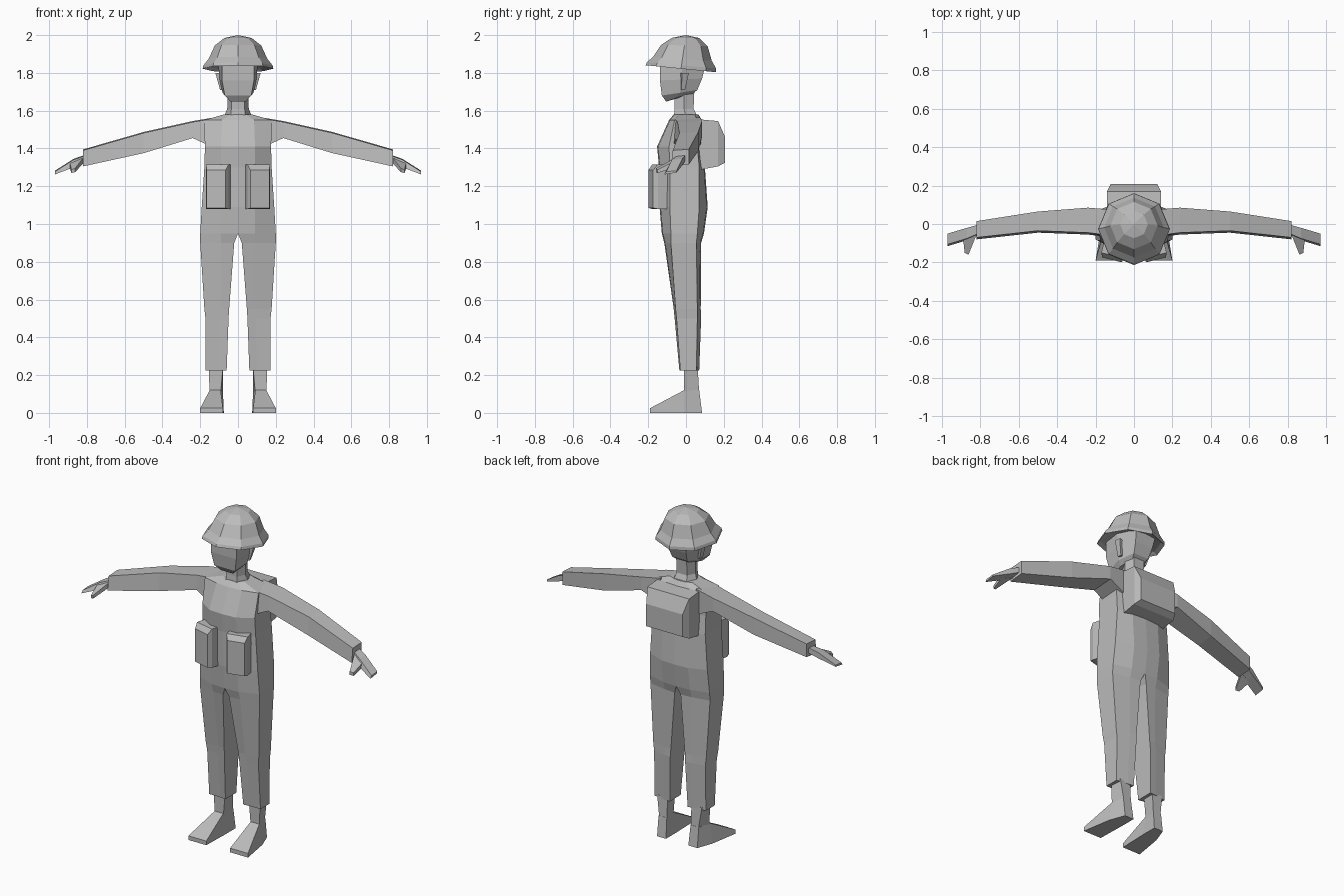
import bpy, bmesh, math
from mathutils import Vector, Matrix

grey = bpy.data.materials.new("plain grey")
grey.diffuse_color = (0.50, 0.50, 0.50, 1)


def loft(name, rings, mirror=False, skip=(), caps=(True, True)):
    """Join rings of points; skip holds (segment, side) faces left out."""
    bm = bmesh.new()
    loops = [[bm.verts.new(p) for p in r] for r in rings]
    n = len(loops[0])
    for s in range(len(loops) - 1):
        a, b = loops[s], loops[s + 1]
        for i in range(n):
            j = (i + 1) % n
            if (s, i) not in skip:
                bm.faces.new((a[i], a[j], b[j], b[i]))
    if caps[0]:
        bm.faces.new(loops[0])
    if caps[1]:
        bm.faces.new(loops[-1])
    if mirror:
        bmesh.ops.mirror(bm, geom=bm.verts[:] + bm.edges[:] + bm.faces[:],
                         axis='X', merge_dist=0.0005)
    bmesh.ops.remove_doubles(bm, verts=bm.verts[:], dist=0.0005)
    bmesh.ops.recalc_face_normals(bm, faces=bm.faces[:])
    me = bpy.data.meshes.new(name)
    bm.to_mesh(me)
    bm.free()
    me.materials.append(grey)
    ob = bpy.data.objects.new(name, me)
    bpy.context.collection.objects.link(ob)
    return ob


# Suit: half rings (inner x, front x, outer x, front y, side front y, side back y, back y)
def suit_ring(z, xi, xm, xo, yf, ysf, ysb, yb):
    return [(xi, yf, z), (xm, yf + 0.005, z), (xo, ysf, z),
            (xo, ysb, z), (xm, yb - 0.005, z), (xi, yb, z)]


suit = [suit_ring(*r) for r in (
    (0.225, 0.06, 0.10, 0.172, -0.035, -0.03, 0.055, 0.07),
    (0.50, 0.05, 0.095, 0.172, -0.06, -0.05, 0.06, 0.08),
    (0.55, 0.047, 0.09, 0.178, -0.065, -0.055, 0.06, 0.078),
    (0.90, 0.02, 0.09, 0.20, -0.115, -0.08, 0.055, 0.08),
    (0.95, 0.0, 0.09, 0.20, -0.128, -0.08, 0.06, 0.095),
    (1.09, 0.0, 0.09, 0.192, -0.14, -0.085, 0.07, 0.115),
    (1.30, 0.0, 0.09, 0.178, -0.143, -0.085, 0.07, 0.10),
    (1.41, 0.0, 0.09, 0.175, -0.153, -0.09, 0.06, 0.085),
    (1.55, 0.0, 0.085, 0.18, -0.09, -0.06, 0.06, 0.085),
    (1.58, 0.0, 0.04, 0.075, -0.065, -0.04, 0.045, 0.065))]
loft("suit", suit, True, skip={(s, 5) for s in range(4, 9)})


# Sleeves: four-sided, narrowing towards the wrist
def box_ring(x, z0, z1, y0, y1, lean=0.0):
    return [(x - lean, y0, z0), (x - lean, y1, z0 + 0.01),
            (x, y1, z1), (x, y0 + 0.01, z1 - 0.005)]


loft("sleeves", [box_ring(*r) for r in (
    (0.12, 1.40, 1.565, -0.07, 0.075),
    (0.24, 1.455, 1.545, -0.055, 0.085),
    (0.50, 1.375, 1.487, -0.045, 0.065),
    (0.82, 1.305, 1.395, -0.08, 0.015))], True)

# Hands: tapering palm and fingers, with a separate thumb
loft("hands", [box_ring(*r) for r in (
    (0.80, 1.33, 1.37, -0.055, 0.0),
    (0.87, 1.30, 1.345, -0.085, -0.02),
    (0.97, 1.262, 1.282, -0.115, -0.05))], True)
loft("thumbs", [
    [(0.82, -0.055, 1.32), (0.89, -0.075, 1.295), (0.89, -0.075, 1.325), (0.82, -0.055, 1.35)],
    [(0.862, -0.16, 1.275), (0.882, -0.15, 1.27), (0.882, -0.15, 1.288), (0.862, -0.16, 1.295)]], True)


# Boots: ankle shaft, and a wedge-shaped foot turned slightly outwards
def flat_ring(z, xf0, xf1, xb0, xb1, yf, yb):
    return [(xf0, yf, z), (xf1, yf, z), (xb1, yb, z), (xb0, yb, z)]


loft("ankles", [flat_ring(*r) for r in (
    (0.10, 0.092, 0.15, 0.08, 0.13, -0.01, 0.07),
    (0.24, 0.08, 0.155, 0.08, 0.15, -0.01, 0.062))], True)
loft("feet", [
    [(0.08, -0.19, 0.0), (0.20, -0.19, 0.0), (0.20, -0.19, 0.025), (0.08, -0.19, 0.025)],
    [(0.075, -0.01, 0.0), (0.17, -0.01, 0.0), (0.15, -0.01, 0.12), (0.092, -0.01, 0.12)],
    [(0.075, 0.085, 0.0), (0.135, 0.085, 0.0), (0.135, 0.07, 0.12), (0.08, 0.07, 0.12)]], True)


# Neck and head: hexagonal half rings
def head_ring(zf, zb, xf, xm, xb, yf, ym, yb):
    zm = (zf + zb) / 2
    return [(-xf, yf, zf), (xf, yf, zf), (xm, ym, zm), (xb, yb, zb),
            (-xb, yb, zb), (-xm, ym, zm)]


loft("neck", [head_ring(*r) for r in (
    (1.56, 1.57, 0.04, 0.075, 0.045, -0.065, 0.0, 0.06),
    (1.61, 1.61, 0.035, 0.057, 0.035, -0.06, -0.01, 0.04),
    (1.72, 1.72, 0.035, 0.055, 0.035, -0.06, -0.01, 0.045))])
loft("head", [head_ring(*r) for r in (
    (1.648, 1.69, 0.04, 0.058, 0.04, -0.105, -0.05, 0.035),
    (1.68, 1.71, 0.07, 0.082, 0.05, -0.128, -0.03, 0.06),
    (1.76, 1.77, 0.085, 0.098, 0.06, -0.138, -0.02, 0.085),
    (1.86, 1.85, 0.085, 0.105, 0.07, -0.138, -0.02, 0.105))])

# Ears
loft("ears", [
    [(0.075, -0.03, 1.71), (0.095, -0.025, 1.71), (0.09, -0.005, 1.71), (0.075, -0.005, 1.71)],
    [(0.09, -0.035, 1.80), (0.12, -0.02, 1.80), (0.115, 0.015, 1.80), (0.09, 0.01, 1.80)]], True)

# Helmet: eight-sided dome and brim with a hollow underside, tilted back
helmet = []
for r, z in ((0.10, 1.85), (0.165, 1.835), (0.187, 1.822), (0.183, 1.84), (0.155, 1.875),
             (0.123, 1.945), (0.072, 1.985), (0.0, 2.0)):
    ring = []
    for k in range(8):
        a = k * math.pi / 4
        y = r * math.sin(a)
        ring.append((r * math.cos(a), y - 0.027 + 0.15 * (z - 1.82), z - 0.10 * y * (2.0 - z) / 0.18))
    helmet.append(ring)
loft("helmet", helmet, caps=(True, False))


# Chest pouches: bevelled front, angled to follow the body
def pouch_ring(y, w, z0, z1):
    m = Matrix.Translation((0.105, -0.145, 0)) @ Matrix.Rotation(math.radians(14), 4, 'Z')
    return [m @ Vector(p) for p in ((-w, y, z0), (w, y, z0), (w, y, z1), (-w, y, z1))]


loft("chest_pouches", [pouch_ring(*r) for r in (
    (0.05, 0.062, 1.08, 1.315), (-0.02, 0.062, 1.08, 1.315),
    (-0.043, 0.052, 1.085, 1.285))], True)


# Backpack: bevelled slab on the upper back
def pack_ring(y, w, z0, z1):
    return [(-w, y, z0), (w, y, z0), (w, y, z1), (-w, y, z1)]


loft("backpack", [pack_ring(*r) for r in (
    (0.06, 0.14, 1.285, 1.555), (0.17, 0.14, 1.305, 1.545),
    (0.207, 0.122, 1.325, 1.46))])
